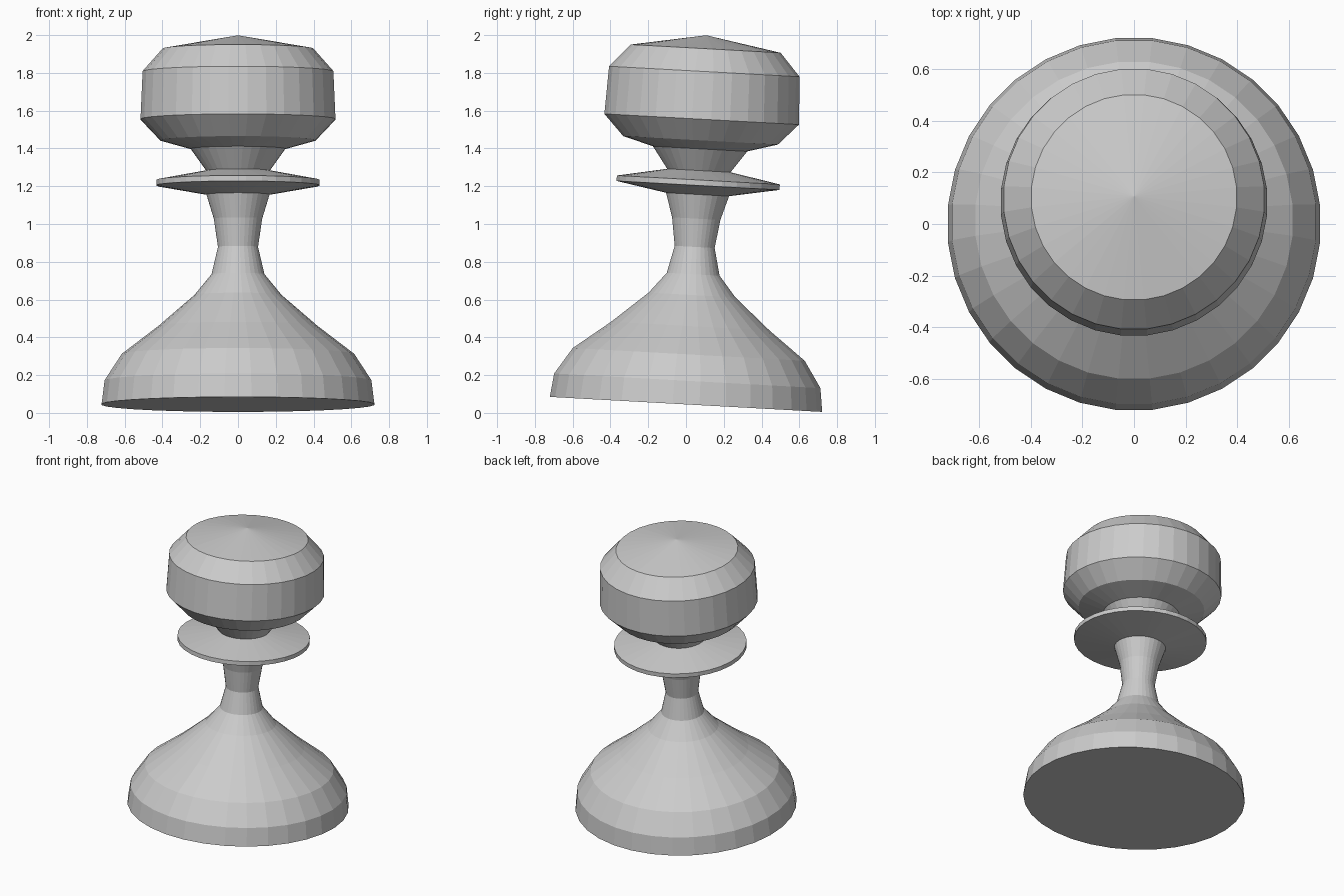
import bpy
import bmesh
import math
from mathutils import Matrix

if "Cube" in bpy.data.objects:
    bpy.data.objects.remove(bpy.data.objects["Cube"], do_unlink=True)

SIDES = 32
TILT = math.radians(-3.15)
BASE_Z = 0.045

grey = bpy.data.materials.new("plain_grey")
grey.use_nodes = True
colour = (0.6, 0.6, 0.6, 1)
grey.diffuse_color = colour
grey.node_tree.nodes["Principled BSDF"].inputs["Base Color"].default_value = colour

# Profile of the turned piece: radius and height along its leaning axis
base = [(0, 0), (0.722, 0), (0.706, 0.125), (0.615, 0.265),
        (0.42, 0.415), (0.23, 0.58), (0.14, 0.69)]
stem = [(0.106, 0.835), (0.128, 0.985), (0.167, 1.113)]
collar = [(0.432, 1.161), (0.432, 1.19), (0.168, 1.24)]
head = [(0.25, 1.355), (0.41, 1.40), (0.516, 1.512),
        (0.505, 1.765), (0.398, 1.886), (0, 1.957)]


def lathe(name, profile):
    """Spin a profile round the z axis into flat-sided rings."""
    bm = bmesh.new()
    widen = 1 / math.cos(math.pi / SIDES)
    verts = [bm.verts.new((r * widen, 0, h)) for r, h in profile]
    edges = [bm.edges.new(pair) for pair in zip(verts, verts[1:])]
    bmesh.ops.spin(bm, geom=verts + edges, cent=(0, 0, 0), axis=(0, 0, 1),
                   angle=2 * math.pi, steps=SIDES, use_merge=True)
    bmesh.ops.remove_doubles(bm, verts=bm.verts, dist=0.0005)
    # Put a flat side towards each axis, then lean the piece backwards
    place = (Matrix.Translation((0, 0, BASE_Z)) @ Matrix.Rotation(TILT, 4, "X")
             @ Matrix.Rotation(math.pi / SIDES, 4, "Z"))
    bmesh.ops.transform(bm, matrix=place, verts=bm.verts)
    bmesh.ops.recalc_face_normals(bm, faces=bm.faces)
    mesh = bpy.data.meshes.new(name)
    bm.to_mesh(mesh)
    bm.free()
    mesh.materials.append(grey)
    obj = bpy.data.objects.new(name, mesh)
    bpy.context.collection.objects.link(obj)
    return obj


lathe("chess_pawn", base + stem + collar + head)
